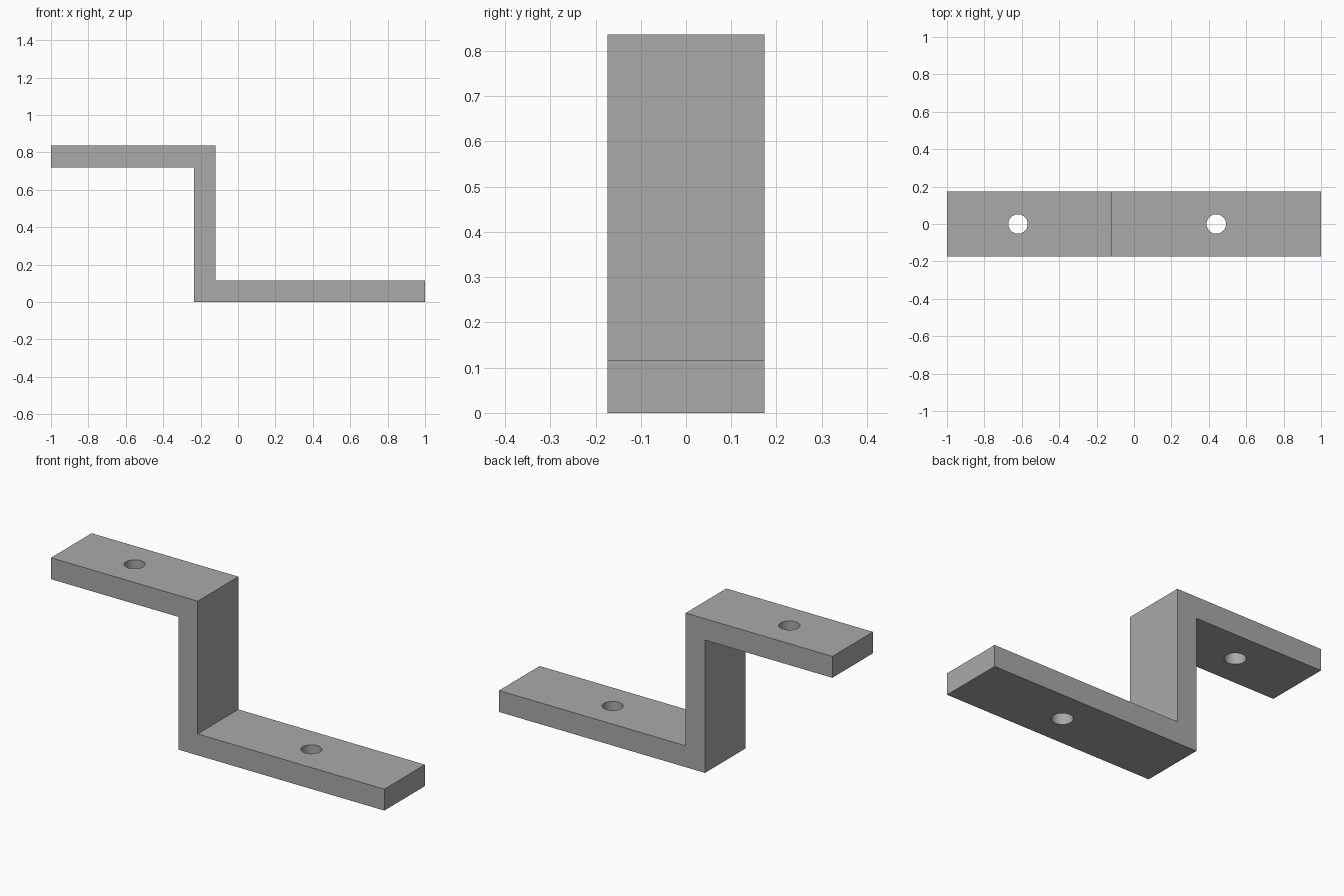
import bpy
import bmesh

cube = bpy.data.objects.get("Cube")
if cube:
    bpy.data.objects.remove(cube, do_unlink=True)

WIDTH, HEIGHT, THICK = 0.348, 0.836, 0.116
WALL_LEFT, WALL_RIGHT = -0.236, -0.12
HOLE_RADIUS = 0.052

# Plain grey metal
grey = bpy.data.materials.new("grey_metal")
grey.use_nodes = True
colour = (0.4, 0.4, 0.4, 1)
grey.diffuse_color = colour
grey.node_tree.nodes["Principled BSDF"].inputs["Base Color"].default_value = colour

# Z-shaped profile extruded across the width
profile = [
    (-1, HEIGHT - THICK), (WALL_LEFT, HEIGHT - THICK), (WALL_LEFT, 0), (1, 0),
    (1, THICK), (WALL_RIGHT, THICK), (WALL_RIGHT, HEIGHT), (-1, HEIGHT),
]
bm = bmesh.new()
face = bm.faces.new([bm.verts.new((x, -WIDTH / 2, z)) for x, z in profile])
extruded = bmesh.ops.extrude_face_region(bm, geom=[face])["geom"]
moved = [v for v in extruded if isinstance(v, bmesh.types.BMVert)]
bmesh.ops.translate(bm, verts=moved, vec=(0, WIDTH, 0))
bmesh.ops.recalc_face_normals(bm, faces=bm.faces)
mesh = bpy.data.meshes.new("z_bracket")
bm.to_mesh(mesh)
bm.free()
mesh.materials.append(grey)
bracket = bpy.data.objects.new("z_bracket", mesh)
bpy.context.collection.objects.link(bracket)


def drill_hole(name, x, z):
    """Cut a round bolt hole straight down through one flange."""
    bpy.ops.mesh.primitive_cylinder_add(
        vertices=48, radius=HOLE_RADIUS, depth=THICK * 2, location=(x, 0, z))
    cutter = bpy.context.object
    cutter.name = name
    cutter.hide_render = True
    cutter.data.materials.append(grey)
    bpy.ops.object.select_all(action="DESELECT")
    bracket.select_set(True)
    bpy.context.view_layer.objects.active = bracket
    cut = bracket.modifiers.new(name, "BOOLEAN")
    cut.operation = "DIFFERENCE"
    cut.solver = "EXACT"
    cut.object = cutter
    bpy.ops.object.modifier_apply(modifier=cut.name)
    bpy.data.objects.remove(cutter, do_unlink=True)


# Bolt holes in the upper and lower flanges
drill_hole("upper_hole_cutter", -0.62, HEIGHT - THICK / 2)
drill_hole("lower_hole_cutter", 0.44, THICK / 2)

# Smooth hole walls, crisp bracket edges
bpy.ops.object.shade_smooth_by_angle()
